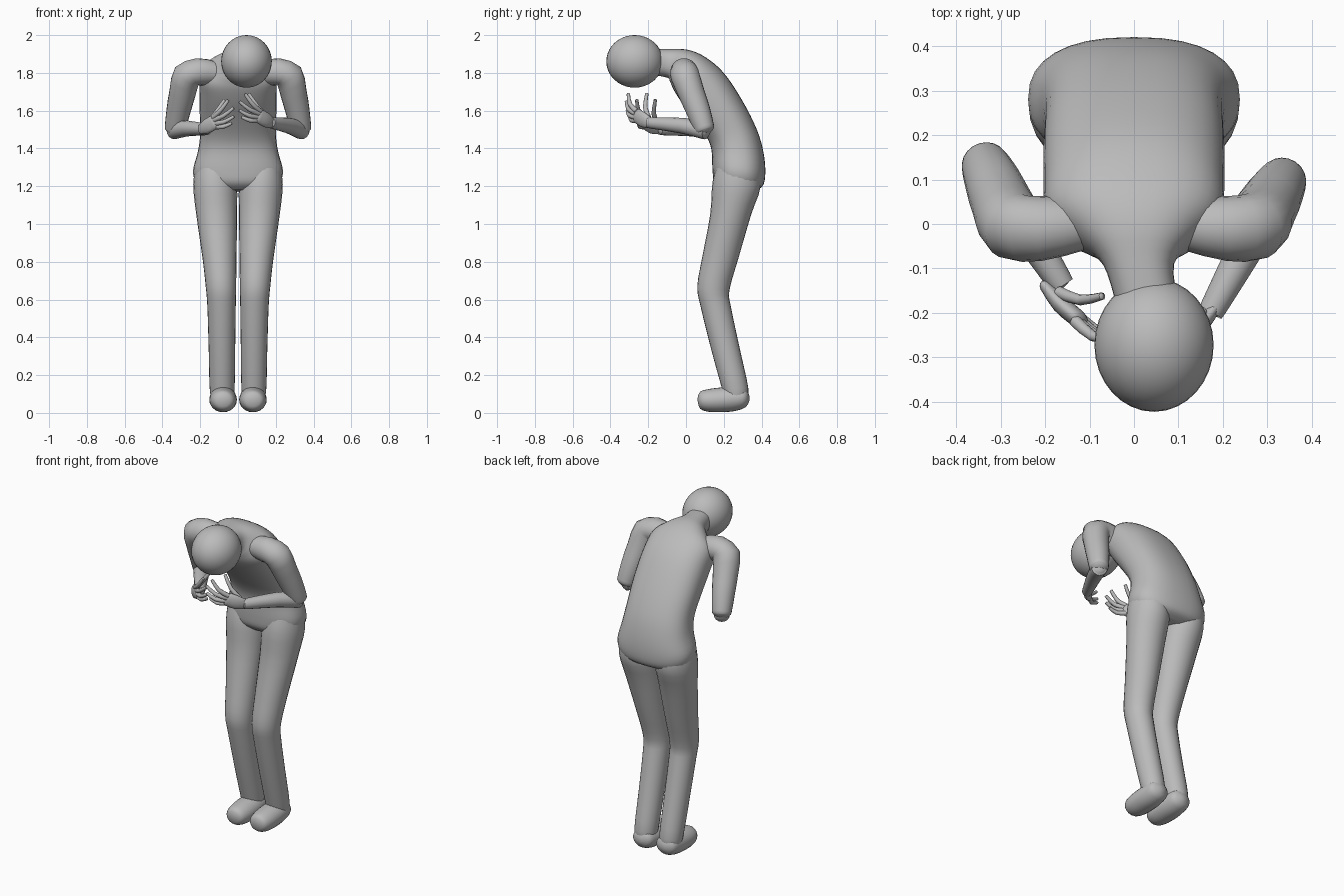
import bpy, bmesh, math
from mathutils import Vector

cube = bpy.data.objects.get("Cube")
if cube:
    bpy.data.objects.remove(cube)

GREY = (0.5, 0.5, 0.5, 1)
mat = bpy.data.materials.new("plain grey")
mat.use_nodes = True
mat.diffuse_color = GREY
mat.node_tree.nodes["Principled BSDF"].inputs["Base Color"].default_value = GREY


def finish(bm, name):
    bmesh.ops.recalc_face_normals(bm, faces=bm.faces)
    me = bpy.data.meshes.new(name)
    bm.to_mesh(me)
    bm.free()
    me.materials.append(mat)
    ob = bpy.data.objects.new(name, me)
    bpy.context.collection.objects.link(ob)
    bpy.ops.object.select_all(action='DESELECT')
    ob.select_set(True)
    bpy.context.view_layer.objects.active = ob
    bpy.ops.object.shade_smooth_by_angle(angle=math.radians(50))
    return ob


def spline(a, b, c, d, t):
    return b + ((c - a) * t + (2*a - 5*b + 4*c - d) * t*t + (3*b - a - 3*c + d) * t**3) / 2


def loft(name, rings, sides=24, steps=3, power=2.0):
    """Skin over rings of (centre, half axis, half axis), smoothly interpolated."""
    dense = []
    last = len(rings) - 1
    for i in range(last):
        four = [rings[max(0, min(last, i + k))] for k in (-1, 0, 1, 2)]
        for s in range(steps):
            dense.append([spline(*[r[n] for r in four], s / steps) for n in range(3)])
    dense.append(rings[-1])
    bm = bmesh.new()
    loops = []
    for centre, u, v in dense:
        loop = []
        for j in range(sides):
            a = 2 * math.pi * j / sides
            c, s = math.cos(a), math.sin(a)
            x = math.copysign(abs(c) ** (2 / power), c)
            y = math.copysign(abs(s) ** (2 / power), s)
            loop.append(bm.verts.new(centre + u * x + v * y))
        loops.append(loop)
    for p, q in zip(loops, loops[1:]):
        for j in range(sides):
            k = (j + 1) % sides
            bm.faces.new((p[j], p[k], q[k], q[j]))
    bm.faces.new(loops[0])
    bm.faces.new(loops[-1])
    return finish(bm, name)


def section(x, half, y1, z1, y2, z2):
    """Ring spanning two points of the side outline, with a half width."""
    a, b = Vector((x, y1, z1)), Vector((x, y2, z2))
    return (a + b) / 2, Vector((half, 0, 0)), (b - a) / 2


def tube(name, points, radii, across, flat=1.0, sides=16):
    """Rounded limb through the points; across is the wide direction."""
    pts = [Vector(p) for p in points]
    rings = []
    for i, p in enumerate(pts):
        t = (pts[min(i + 1, len(pts) - 1)] - pts[max(i - 1, 0)]).normalized()
        u = Vector(across)
        u = (u - t * u.dot(t)).normalized()
        rings.append((p, u * radii[i], t.cross(u) * radii[i] * flat))
        if i in (0, len(pts) - 1):
            out = -t if i == 0 else t
            cap = [(p + out * radii[i] * 0.7 * math.sin(a), rings[-1][1] * math.cos(a),
                    rings[-1][2] * math.cos(a)) for a in (0.5, 1.0, 1.5)]
            rings = cap[::-1] + rings if i == 0 else rings + cap
    return loft(name, rings, sides, 2)


# Bent torso, running into the neck
loft("torso", [section(*r) for r in (
    (0, .15, .19, 1.18, .35, 1.17),
    (0, .215, .15, 1.22, .405, 1.20),
    (0, .238, .14, 1.29, .42, 1.27),
    (0, .212, .135, 1.39, .41, 1.38),
    (0, .20, .11, 1.46, .375, 1.50),
    (0, .203, .05, 1.55, .30, 1.65),
    (0, .203, -.02, 1.64, .20, 1.80),
    (0, .195, -.065, 1.71, .10, 1.885),
    (.005, .13, -.085, 1.755, .01, 1.922),
    (.01, .08, -.10, 1.775, -.08, 1.926),
    (.03, .07, -.18, 1.79, -.18, 1.925))], 32, 4, 2.4)

# Plain round head
bm = bmesh.new()
bmesh.ops.create_uvsphere(bm, u_segments=32, v_segments=20, radius=1)
for v in bm.verts:
    v.co = Vector((.045 + .134 * v.co.x, -.272 + .15 * v.co.y, 1.861 + .139 * v.co.z))
finish(bm, "head")

for side, label in ((1, "left"), (-1, "right")):
    # Leg with bent knee
    loft(label + "_leg", [section(side * x, *r) for x, *r in (
        (.13, .09, .17, 1.33, .37, 1.33),
        (.122, .115, .14, 1.22, .395, 1.20),
        (.113, .108, .128, 1.05, .345, 1.05),
        (.098, .09, .085, .82, .278, .82),
        (.09, .08, .06, .67, .23, .65),
        (.087, .075, .078, .56, .238, .56),
        (.085, .07, .135, .33, .287, .33),
        (.084, .066, .19, .13, .33, .13),
        (.083, .055, .21, .06, .32, .06))])
    # Foot, from toe to heel
    loft(label + "_foot", [section(side * .079, *r) for r in (
        (.012, .062, .06, .062, .08),
        (.05, .075, .022, .075, .112),
        (.068, .12, .006, .12, .126),
        (.073, .19, .004, .19, .135),
        (.07, .26, .01, .26, .14),
        (.058, .315, .03, .315, .13),
        (.012, .336, .065, .336, .09))])

    # Arm: the right one is held slightly further back
    back = 0 if side > 0 else .035
    elbow = (side * .333, .095 + back, 1.51)
    wrist = (.18, -.185, 1.535) if side > 0 else (-.17, -.125, 1.50)
    tube(label + "_upper_arm", [
        (side * .12, .0, 1.80), (side * .21, -.01, 1.805), (side * .27, -.005, 1.785),
        (side * .295, .03 + back / 3, 1.69), (side * .315, .065 + back * .7, 1.60), elbow],
        [.06, .073, .077, .07, .064, .055], (0, 1, 0), sides=20)
    mid = [(a * .6 + b * .4) for a, b in zip(elbow, wrist)]
    tube(label + "_forearm", [(elbow[0], elbow[1], 1.495), mid, wrist],
         [.046, .042, .03], (0, 0, 1))

    # Hand: palm, four fingers and thumb
    shift = Vector((0, 0, 0)) if side > 0 else Vector((-.015, .045, -.033))

    def place(x, y, z):
        return Vector((side * x, y, z)) + shift

    tube(label + "_palm", [place(.18, -.19, 1.535), place(.15, -.225, 1.55),
                           place(.115, -.255, 1.57)], [.028, .04, .04], (0, 0, 1), .5)
    digits = (
        ("index_finger", (.115, -.265, 1.60), (.04, -.305, 1.685)),
        ("middle_finger", (.108, -.268, 1.585), (.012, -.315, 1.645)),
        ("ring_finger", (.104, -.266, 1.565), (.01, -.31, 1.60)),
        ("little_finger", (.105, -.258, 1.548), (.022, -.295, 1.565)),
        ("thumb", (.15, -.20, 1.57), (.06, -.208, 1.685)))
    for digit, root, tip in digits:
        bend = [(a + b) / 2 + d for a, b, d in zip(root, tip, (0, -.012, -.008))]
        tube(label + "_" + digit, [place(*root), place(*bend), place(*tip)],
             [.014, .012, .009], (0, 1, 0), sides=10)
